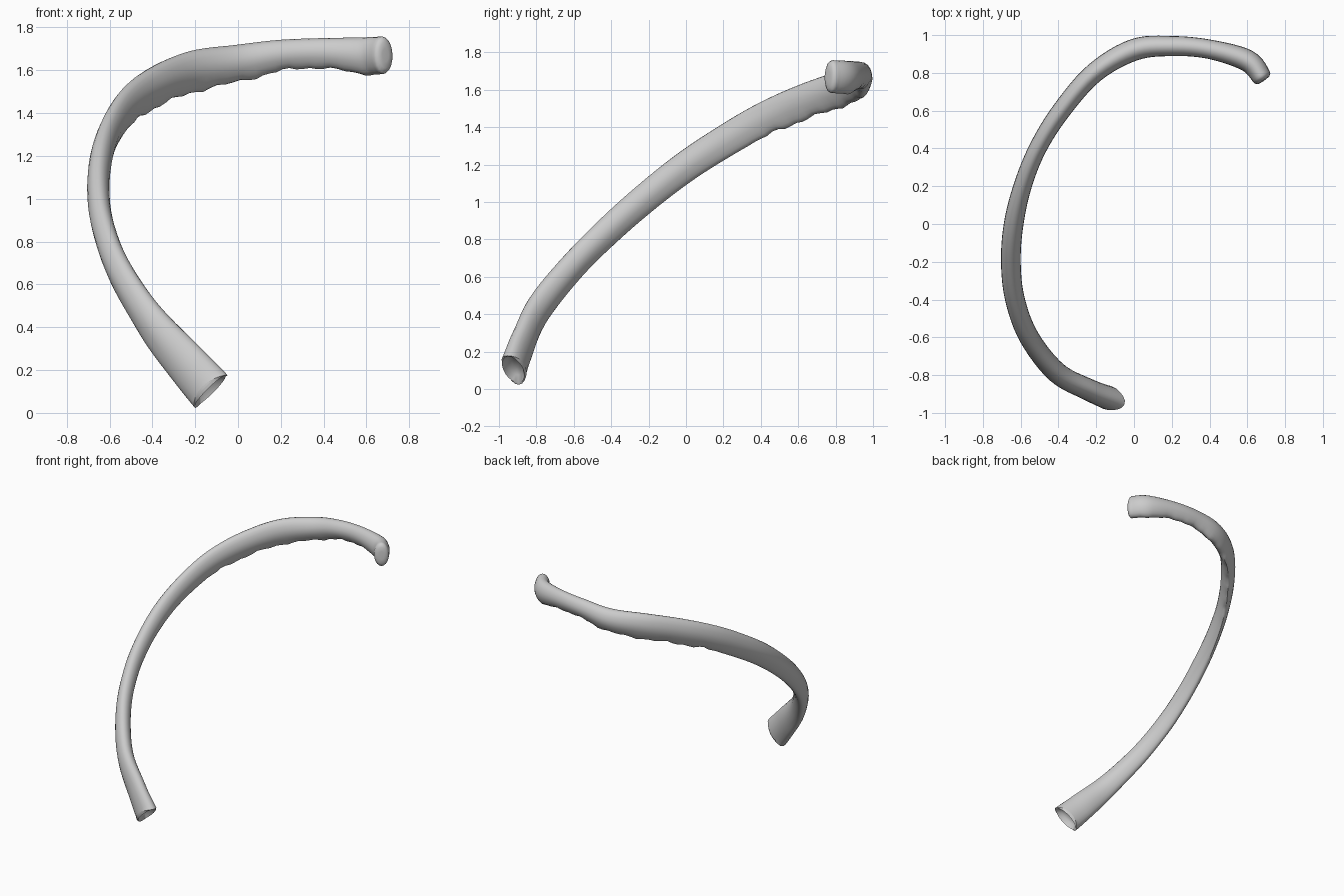
import bpy
import bmesh
import math
from mathutils import Vector

cube = bpy.data.objects.get("Cube")
if cube:
    bpy.data.objects.remove(cube, do_unlink=True)

bone = bpy.data.materials.new("bone_grey")
bone.use_nodes = True
bone.diffuse_color = (0.6, 0.6, 0.6, 1)
bone.node_tree.nodes["Principled BSDF"].inputs["Base Color"].default_value = (0.6, 0.6, 0.6, 1)

# Stations from the rounded head to the cupped front end:
# x, y, z, half height, half thickness
STATIONS = [
    (.675, .78, 1.67, .088, .052),
    (.60, .865, 1.667, .087, .058),
    (.40, .925, 1.68, .070, .051),
    (.20, .942, 1.67, .072, .053),
    (.00, .922, 1.633, .086, .058),
    (-.21, .80, 1.595, .096, .053),
    (-.385, .60, 1.525, .094, .050),
    (-.51, .40, 1.435, .090, .047),
    (-.59, .20, 1.32, .086, .048),
    (-.637, 0, 1.19, .082, .052),
    (-.652, -.2, 1.035, .078, .052),
    (-.63, -.4, .86, .076, .052),
    (-.555, -.6, .66, .076, .053),
    (-.41, -.785, .43, .085, .056),
    (-.245, -.875, .235, .103, .058),
    (-.125, -.925, .10, .112, .064),
]
SIDES = 20
STEPS = 6


def spline(i, t):
    """Smooth station values between station i and the next."""
    n = len(STATIONS) - 1
    p = [STATIONS[min(max(i + k, 0), n)] for k in (-1, 0, 1, 2)]
    return [b + t * ((c - a) + t * ((2 * a - 5 * b + 4 * c - d)
            + t * (3 * b - a - 3 * c + d))) / 2 for a, b, c, d in zip(*p)]


samples = [spline(i, s / STEPS) for i in range(len(STATIONS) - 1) for s in range(STEPS)]
samples.append(list(STATIONS[-1]))
centres = [Vector(s[:3]) for s in samples]
last = len(samples) - 1

bm = bmesh.new()


def frame(k):
    """Direction along the bone, its height and its thickness."""
    along = (centres[min(k + 1, last)] - centres[max(k - 1, 0)]).normalized()
    up = (Vector((0, 0, 1)) - along * along.z).normalized()
    return along, up, along.cross(up)


def bridge(a, b):
    for j in range(SIDES):
        m = (j + 1) % SIDES
        bm.faces.new((a[j], a[m], b[m], b[j]))


# Shaft: oval sections whose lower edge sharpens along the middle
rings = []
for k, (x, y, z, high, thick) in enumerate(samples):
    along, up, out = frame(k)
    f = k / last
    sharp = math.sin(math.pi * f) ** .5 if 0 < f < 1 else 0
    ring = []
    for j in range(SIDES):
        a = math.tau * j / SIDES
        u, n = math.cos(a), math.sin(a)
        low = max(0, -u)
        # uneven lower ridge near the back
        rough = .006 * low ** 3 * sharp * (math.sin(k * 1.9) + math.sin(k * .8)) * (f < .5)
        n *= 1 - .3 * sharp * low
        ring.append(bm.verts.new(centres[k] + up * (u * high + rough) + out * n * thick))
    rings.append(ring)
for a, b in zip(rings, rings[1:]):
    bridge(a, b)


def end_cap(k, levels):
    """Close an end with shrinking rings at given scale and offset."""
    along, up, out = frame(k)
    previous = rings[k]
    base = [v.co.copy() for v in previous]
    for scale, offset in levels:
        ring = [bm.verts.new(centres[k] + (c - centres[k]) * scale + along * offset) for c in base]
        bridge(previous, ring)
        previous = ring
    bm.faces.new(previous)


# Rounded head and hollowed front end
end_cap(0, [(.93, -.012), (.7, -.022), (.35, -.024)])
end_cap(last, [(.9, -.005), (.65, -.035), (.3, -.05)])

# Front rim dips on its outer and inner faces
along, up, out = frame(last)
for v in rings[last]:
    side = abs((v.co - centres[last]).dot(out)) / STATIONS[-1][4]
    v.co -= along * .03 * side ** 2

bmesh.ops.recalc_face_normals(bm, faces=bm.faces[:])
mesh = bpy.data.meshes.new("rib_bone")
bm.to_mesh(mesh)
bm.free()
mesh.materials.append(bone)
rib = bpy.data.objects.new("rib_bone", mesh)
bpy.context.collection.objects.link(rib)
bpy.context.view_layer.objects.active = rib
rib.select_set(True)
bpy.ops.object.shade_smooth_by_angle(angle=math.radians(40))
